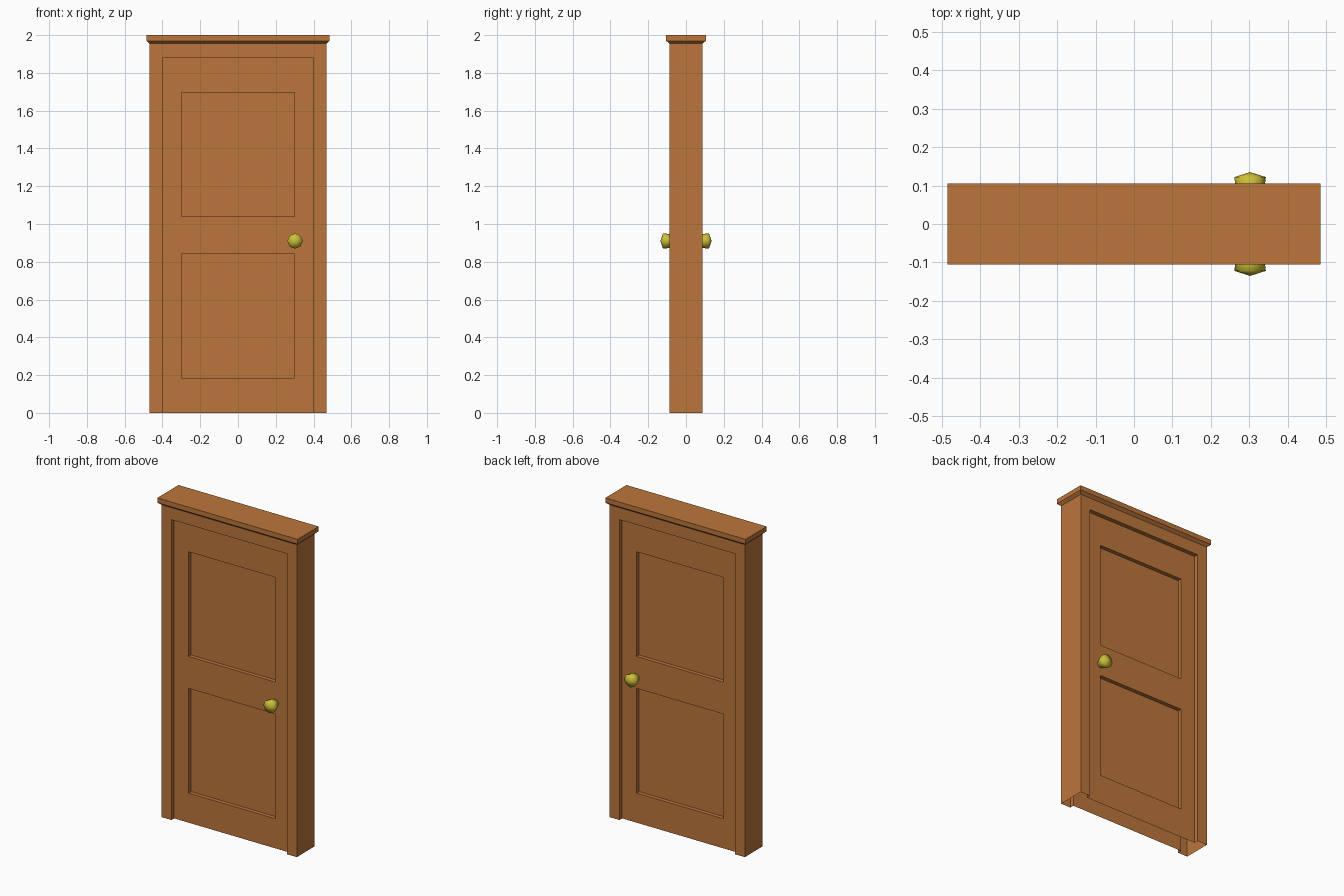
import bpy, bmesh, math

if "Cube" in bpy.data.objects:
    bpy.data.objects.remove(bpy.data.objects["Cube"])

def material(name, rgb):
    m = bpy.data.materials.new(name)
    m.diffuse_color = (*rgb, 1)
    m.use_nodes = True
    m.node_tree.nodes["Principled BSDF"].inputs["Base Color"].default_value = m.diffuse_color
    return m

wood = material("wood", (0.50, 0.18, 0.045))
brass = material("brass", (0.60, 0.52, 0.04))

def finish(name, bm, mat, mirror=True):
    bmesh.ops.remove_doubles(bm, verts=bm.verts, dist=1e-5)
    me = bpy.data.meshes.new(name)
    bm.to_mesh(me)
    bm.free()
    me.materials.append(mat)
    ob = bpy.data.objects.new(name, me)
    bpy.context.collection.objects.link(ob)
    if mirror:  # back is the mirror of the front
        mod = ob.modifiers.new("back", "MIRROR")
        mod.use_axis = (False, True, False)
    return ob

def face(bm, pts):
    bm.faces.new([bm.verts.new(p) for p in pts])

def flat(bm, outline, y):
    face(bm, [(x, y, z) for x, z in outline])

def walls(bm, path, y0, y1):
    for (ax, az), (bx, bz) in zip(path, path[1:]):
        face(bm, [(ax, y0, az), (ax, y1, az), (bx, y1, bz), (bx, y0, bz)])

W, H, IW, IH = 0.468, 1.955, 0.4, 1.88
FRONT, LEAF, PANEL = -0.087, -0.06, -0.035

# door frame, open underneath
bm = bmesh.new()
inner = [(-IW, 0), (-IW, IH), (IW, IH), (IW, 0)]
outer = [(W, 0), (W, H), (-W, H), (-W, 0)]
flat(bm, inner + outer, FRONT)
walls(bm, inner, FRONT, LEAF)
walls(bm, outer, FRONT, 0)
finish("door_frame", bm, wood)

# door leaf with two recessed panels
bm = bmesh.new()
xs = [-IW, -0.3, 0.3, IW]
zs = [0, 0.185, 0.84, 1.04, 1.695, IH]
for i in range(3):
    for j in range(5):
        x0, x1, z0, z1 = xs[i], xs[i + 1], zs[j], zs[j + 1]
        recessed = i == 1 and j in (1, 3)
        flat(bm, [(x0, z0), (x1, z0), (x1, z1), (x0, z1)], PANEL if recessed else LEAF)
        if recessed:
            walls(bm, [(x0, z0), (x0, z1), (x1, z1), (x1, z0), (x0, z0)], LEAF, PANEL)
finish("door_leaf", bm, wood)

# moulded cap on top of the frame
bm = bmesh.new()
rings = []
for hx, hy, z in [(W, -FRONT, H), (0.485, 0.105, 1.97), (0.485, 0.105, 2.0)]:
    rings.append([bm.verts.new((sx * hx, sy * hy, z))
                  for sx, sy in ((-1, -1), (1, -1), (1, 1), (-1, 1))])
for a, b in zip(rings, rings[1:]):
    for k in range(4):
        n = (k + 1) % 4
        bm.faces.new([a[k], a[n], b[n], b[k]])
bm.faces.new(rings[-1])
finish("frame_cap", bm, wood, mirror=False)

# low-poly knobs, one on each side
bm = bmesh.new()
profile = [(0, -0.135), (0.041, -0.122), (0.037, -0.09), (0.02, LEAF)]
pv = [bm.verts.new((0.302 + r, y, 0.91)) for r, y in profile]
pe = [bm.edges.new(p) for p in zip(pv, pv[1:])]
bmesh.ops.spin(bm, geom=pv + pe, cent=(0.302, 0, 0.91), axis=(0, 1, 0),
               angle=math.tau, steps=8)
bmesh.ops.remove_doubles(bm, verts=bm.verts, dist=1e-4)
bmesh.ops.recalc_face_normals(bm, faces=bm.faces)
for f in bm.faces:
    f.smooth = True
    f.normal_update()
if sum(f.normal.y for f in bm.faces if f.calc_center_median().y < -0.12) > 0:
    bmesh.ops.reverse_faces(bm, faces=bm.faces)
finish("door_knob", bm, brass)
